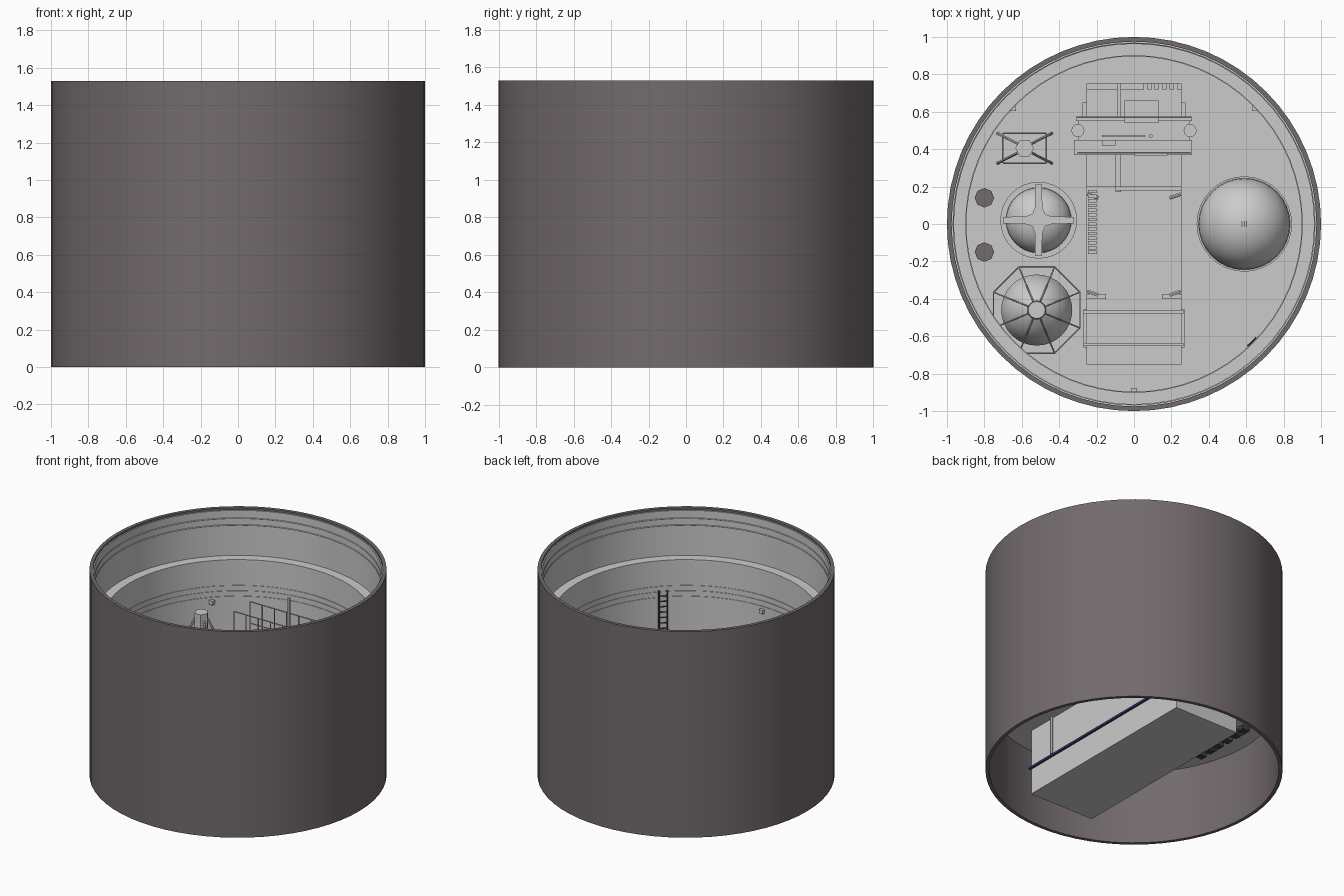
import bpy, bmesh, math
from mathutils import Vector

if "Cube" in bpy.data.objects:
    bpy.data.objects.remove(bpy.data.objects["Cube"])


def material(name, rgb):
    m = bpy.data.materials.new(name)
    m.diffuse_color = (*rgb, 1)
    m.use_nodes = True
    m.node_tree.nodes["Principled BSDF"].inputs["Base Color"].default_value = (*rgb, 1)
    return m


BROWN = material("brown grey", (0.17, 0.145, 0.152))
LIGHT = material("light grey", (0.6, 0.6, 0.6))
NAVY = material("navy", (0.04, 0.035, 0.12))
DARK = material("dark grey", (0.05, 0.05, 0.05))


def finish(name, bm, mat, smooth=False):
    bmesh.ops.recalc_face_normals(bm, faces=bm.faces)
    me = bpy.data.meshes.new(name)
    bm.to_mesh(me)
    bm.free()
    me.materials.append(mat)
    ob = bpy.data.objects.new(name, me)
    bpy.context.scene.collection.objects.link(ob)
    if smooth:
        bpy.ops.object.select_all(action="DESELECT")
        ob.select_set(True)
        bpy.context.view_layer.objects.active = ob
        bpy.ops.object.shade_smooth_by_angle(angle=math.radians(30))
    return ob


def box(name, x, y, z, mat=LIGHT):
    """Box from (min, max) pairs."""
    bm = bmesh.new()
    bmesh.ops.create_cube(bm, size=1)
    for v in bm.verts:
        v.co = [a + (b - a) * (c + 0.5) for (a, b), c in zip((x, y, z), v.co)]
    return finish(name, bm, mat)


def lathe(name, profile, at=(0, 0), sides=64, mat=LIGHT, closed=False, smooth=True):
    """Revolve (radius, z) points about a vertical axis."""
    bm = bmesh.new()
    vs = [bm.verts.new((r, 0, z)) for r, z in profile]
    pairs = list(zip(vs, vs[1:])) + ([(vs[-1], vs[0])] if closed else [])
    edges = [bm.edges.new(p) for p in pairs]
    bmesh.ops.spin(bm, geom=vs + edges, cent=(0, 0, 0), axis=(0, 0, 1),
                   angle=math.tau, steps=sides, use_merge=True)
    bmesh.ops.remove_doubles(bm, verts=bm.verts, dist=1e-5)
    bmesh.ops.translate(bm, verts=bm.verts, vec=(*at, 0))
    return finish(name, bm, mat, smooth)


def rod(name, a, b, r=0.006, mat=LIGHT, sides=6):
    a, b = Vector(a), Vector(b)
    bm = bmesh.new()
    bmesh.ops.create_cone(bm, cap_ends=True, segments=sides, radius1=r, radius2=r,
                          depth=(b - a).length)
    rot = Vector((0, 0, 1)).rotation_difference(b - a).to_matrix()
    for v in bm.verts:
        v.co = rot @ v.co + (a + b) / 2
    return finish(name, bm, mat)


def dome(r, z, h, n=10):
    return [(r * math.cos(i / n * math.pi / 2), z + h * math.sin(i / n * math.pi / 2))
            for i in range(n + 1)]


FLOOR, UNDER = 0.6, 0.545

# Outer shell, inner liner with ledge
lathe("outer_shell", [(1, 0), (1, 1.53), (0.975, 1.53), (0.975, 0)], mat=BROWN, closed=True)
lathe("inner_liner", [(0.975, 1.515), (0.967, 1.515), (0.967, 1.18), (0.9, 1.18),
                      (0.9, FLOOR), (0.975, FLOOR)], closed=True)
for z in (1.46, 1.41):
    lathe("liner_seam", [(0.967, z), (0.963, z - 0.003), (0.967, z - 0.006)], closed=True)
for z in (0.99, 0.95, 0.91):
    lathe("wall_band", [(0.9, z), (0.896, z), (0.896, z - 0.015), (0.9, z - 0.015)], closed=True)

# Operating floor with pool opening
floor = lathe("operating_floor", [(0, FLOOR), (0.975, FLOOR), (0.975, UNDER), (0, UNDER)])
cutter = box("pool_cutter", (-0.25, 0.25), (-0.75, 0.75), (0.3, 0.9))
cutter.hide_render = True
mod = floor.modifiers.new("opening", "BOOLEAN")
mod.operation, mod.object, mod.solver = "DIFFERENCE", cutter, "EXACT"
bpy.context.view_layer.objects.active = floor
bpy.ops.object.modifier_apply(modifier="opening")
bpy.data.objects.remove(cutter)

# Pool tank below the floor
box("pool_bottom", (-0.265, 0.265), (-0.76, 0.76), (0.055, 0.07))
for s in (-1, 1):
    box("pool_side", sorted((s * 0.25, s * 0.265)), (-0.76, 0.76), (0.07, UNDER))
    box("pool_end", (-0.25, 0.25), sorted((s * 0.75, s * 0.76)), (0.07, UNDER))
box("tank_rail", (0.265, 0.28), (-0.77, 0.76), (0.245, 0.26), NAVY)
rod("tank_pipe", (0.28, -0.53, 0.26), (0.28, -0.53, UNDER), 0.01)

# Pool interior: raised bay, gate, rack and stairs
box("raised_bay", (-0.25, -0.07), (0.2, 0.38), (0.07, 0.4))
box("bay_lip", (-0.1, -0.07), (0.17, 0.38), (0.4, 0.45))
box("pool_gate", (-0.1, 0.25), (0.18, 0.2), (0.07, 0.5))
box("transfer_bay", (-0.25, 0.25), (0.55, 0.72), (0.07, 0.4))
box("bay_wall", (-0.09, -0.07), (0.57, 0.75), (0.4, 0.55))
for i in range(5):
    x = 0.05 + i * 0.04
    box("fuel_rack", (x, x + 0.022), (0.72, 0.75), (0.07, 0.4))
for i in range(14):
    y = -0.16 + i * 0.025
    box("stair_tread", (-0.245, -0.2), (y, y + 0.018), (0.2 + i * 0.025, 0.21 + i * 0.025))
for y in (-0.38, 0.14):
    for s in (-1, 1):
        rod("pool_arm", (s * 0.25, y + 0.02, 0.5), (s * 0.19, y, 0.5), 0.01)
for s in (-1, 1):
    box("gate_guide", sorted((s * 0.15, s * 0.25)), (-0.4, -0.375), (0.07, 0.5))

# Front bridge
for y in (-0.47, -0.645):
    box("front_bridge_beam", (-0.27, 0.265), (y - 0.008, y + 0.008), (0.62, 0.66))
box("front_bridge_deck", (-0.255, 0.25), (-0.64, -0.475), (0.625, 0.635))
for s in (-1, 1):
    box("front_bridge_truck", sorted((s * 0.25, s * 0.27)), (-0.66, -0.455), (FLOOR, 0.65))

# Rear refuelling machine
box("machine_front_beam", (-0.32, 0.31), (0.37, 0.45), (0.63, 0.67))
box("machine_deck", (-0.3, 0.3), (0.45, 0.55), (0.63, 0.65))
box("machine_rear_beam", (-0.31, 0.31), (0.55, 0.575), (0.63, 0.7))
box("machine_trolley", (-0.05, 0.13), (0.54, 0.66), (0.65, 0.82))
box("machine_cabinet", (-0.17, 0.06), (0.465, 0.475), (0.65, 0.8))
box("machine_step", (-0.17, -0.1), (0.42, 0.45), (0.67, 0.74))
box("machine_hoist", (0, 0.18), (0.365, 0.385), (0.67, 0.74))
for s in (-1, 1):
    box("machine_truck", sorted((s * 0.25, s * 0.275)), (0.37, 0.65), (FLOOR, 0.63))
    rod("machine_buffer", (s * 0.3, 0.5, 0.63), (s * 0.3, 0.5, 0.68), 0.035, sides=12)
for y in (0.38, 0.57):
    for z in (0.83, 0.99):
        rod("machine_rail", (-0.3, y, z), (0.3, y, z), 0.004)
    for i in range(7):
        rod("machine_rail_post", (-0.3 + i * 0.1, y, 0.66), (-0.3 + i * 0.1, y, 0.99), 0.004)
rod("machine_mast", (0.09, 0.47, 0.3), (0.09, 0.47, 1.16), 0.01, sides=8)

# Large storage dome
big = (0.59, 0)
lathe("large_dome_flange", [(0.24, FLOOR), (0.255, FLOOR), (0.255, 0.63), (0.24, 0.63)], big, 32, closed=True)
lathe("large_dome", dome(0.245, 0.63, 0.24), big, 32)
for i in (-1, 0, 1):
    rod("dome_lug", (0.59 + i * 0.012, -0.015, 0.872), (0.59 + i * 0.012, 0.015, 0.872), 0.003)

# Vessel head with lifting cross
hx, hy = head = (-0.51, 0.02)
lathe("head_flange", [(0.17, FLOOR), (0.205, FLOOR), (0.205, 0.65), (0.17, 0.65)], head, 32, closed=True)
lathe("vessel_head", dome(0.175, 0.65, 0.15), head, 32)
for i in range(4):
    a = i * math.pi / 2
    u, v = Vector((math.cos(a), math.sin(a), 0)), Vector((-math.sin(a), math.cos(a), 0))
    bm = bmesh.new()
    ring = [(0.19, 0.018), (0.07, 0.02), (0.03, 0.035), (0, 0)]
    outline = ring + [(r, -w) for r, w in ring[2::-1]]
    verts = [bm.verts.new(u * r + v * w + Vector((hx, hy, 0.82))) for r, w in outline]
    face = bm.faces.new(verts)
    top = bmesh.ops.extrude_face_region(bm, geom=[face])["geom"]
    bmesh.ops.translate(bm, vec=(0, 0, 0.02), verts=[g for g in top if isinstance(g, bmesh.types.BMVert)])
    finish("lifting_cross_arm", bm, LIGHT)
    foot = u * 0.18 + Vector((hx, hy, 0))
    rod("lifting_leg", foot + Vector((0, 0, FLOOR)), foot + Vector((0, 0, 0.82)), 0.01)

# Octagonal stand around a conical vessel
cx, cy = cone = (-0.52, -0.46)
lathe("cone_vessel", [(0.19, FLOOR), (0.19, 0.66), (0.15, 0.74), (0.1, 0.8), (0.05, 0.83),
                      (0.045, 0.86), (0, 0.86)], cone, 32)
corners = [Vector((cx + 0.25 * math.cos(a), cy + 0.25 * math.sin(a), 0.7))
           for a in (math.pi / 8 + i * math.pi / 4 for i in range(8))]
for p, q in zip(corners, corners[1:] + corners[:1]):
    rod("stand_ring", p, q, 0.004)
    rod("stand_spoke", p, (cx + (p.x - cx) * 0.2, cy + (p.y - cy) * 0.2, 0.84), 0.004)
    rod("stand_post", (p.x, p.y, FLOOR), p, 0.004)

# Four legged stand
tx, ty = stand = (-0.585, 0.405)
lathe("stand_hub", [(0, 0.78), (0.05, 0.78), (0.05, 0.9), (0, 0.9)], stand, 6, smooth=False)
feet = [(-0.145, -0.08), (0.145, -0.08), (0.145, 0.08), (-0.145, 0.08)]
for (ax, ay), (bx, by) in zip(feet, feet[1:] + feet[:1]):
    rod("stand_leg", (tx + ax, ty + ay, FLOOR), (tx + ax * 0.25, ty + ay * 0.3, 0.85), 0.008)
    rod("stand_brace", (tx + ax * 0.8, ty + ay, 0.65), (tx + bx * 0.8, ty + by, 0.65), 0.004)

# Octagonal pipes through the floor and brackets beneath
for y in (0.14, -0.15):
    rod("floor_pipe", (-0.8, y, 0.53), (-0.8, y, 0.625), 0.052, BROWN, 8)
for i in range(6):
    y = -0.28 + i * 0.09
    box("pipe_bracket", (-0.83, -0.77), (y, y + 0.05), (0.515, UNDER), DARK)

# Wall lamps and access ladder
for x, y in ((0.645, 0.615), (-0.645, 0.615), (0, -0.89)):
    box("wall_lamp", (x - 0.015, x + 0.015), (y - 0.012, y + 0.012), (0.86, 0.89))
mid, side = Vector((0.63, -0.63, 0)), Vector((0.02, 0.02, 0))
for s in (-1, 1):
    p = mid + side * s
    rod("ladder_rail", p + Vector((0, 0, FLOOR)), p + Vector((0, 0, 0.96)), 0.006, DARK)
for i in range(8):
    h = Vector((0, 0, 0.64 + i * 0.04))
    rod("ladder_rung", mid - side + h, mid + side + h, 0.004, DARK)
